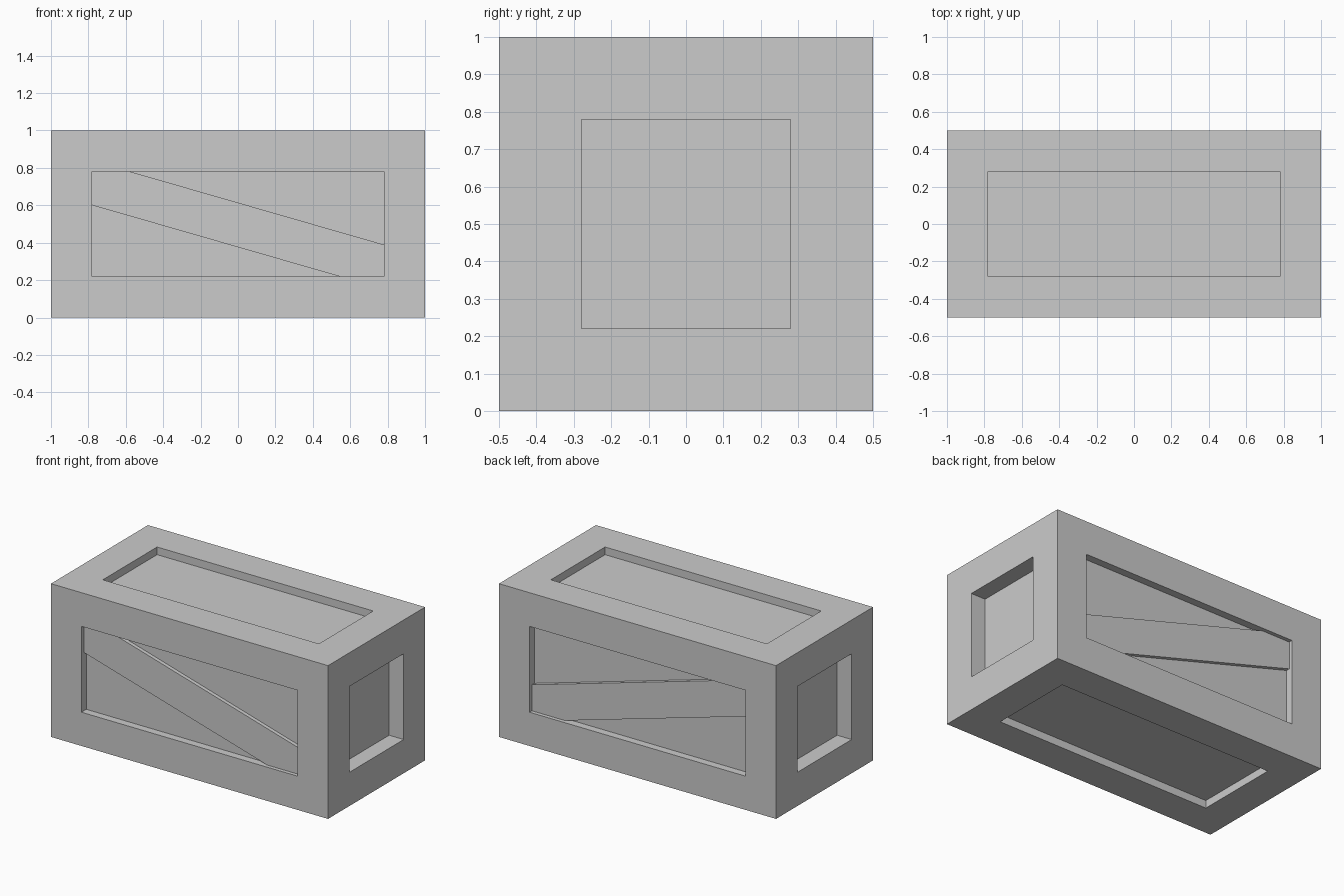
import bpy, bmesh, math
from mathutils import Matrix, Vector

if "Cube" in bpy.data.objects:
    bpy.data.objects.remove(bpy.data.objects["Cube"])


def make_object(name, bm):
    bmesh.ops.recalc_face_normals(bm, faces=bm.faces)
    mesh = bpy.data.meshes.new(name)
    bm.to_mesh(mesh)
    bm.free()
    obj = bpy.data.objects.new(name, mesh)
    bpy.context.collection.objects.link(obj)
    return obj


# Crate body: a box with a sunken panel in each of its six faces
FRAME_WIDTH = 0.22
PANEL_DEPTH = Vector((0.105, 0.05, 0.05))

bm = bmesh.new()
bmesh.ops.create_cube(bm, size=1)
bmesh.ops.scale(bm, vec=(2, 1, 1), verts=bm.verts)
bmesh.ops.translate(bm, vec=(0, 0, 0.5), verts=bm.verts)
panels = list(bm.faces)
bmesh.ops.inset_individual(bm, faces=panels, thickness=FRAME_WIDTH, use_even_offset=True)
bm.normal_update()
for panel in panels:
    offset = -panel.normal * panel.normal.copy().dot(
        Vector([PANEL_DEPTH[i] * n for i, n in enumerate(panel.normal)]))
    sunk = bmesh.ops.extrude_discrete_faces(bm, faces=[panel])["faces"]
    bmesh.ops.translate(bm, vec=offset, verts=sunk[0].verts)
make_object("crate_body", bm)

# Diagonal boards on the front and back panels, ends tucked into the frame
for name, side in (("front_brace", -1), ("back_brace", 1)):
    bm = bmesh.new()
    placement = (Matrix.Translation((0, side * 0.455, 0.495))
                 @ Matrix.Rotation(math.atan(0.288), 4, "Y")
                 @ Matrix.Diagonal((1.72, 0.04, 0.229, 1)))
    bmesh.ops.create_cube(bm, size=1, matrix=placement)
    make_object(name, bm)
